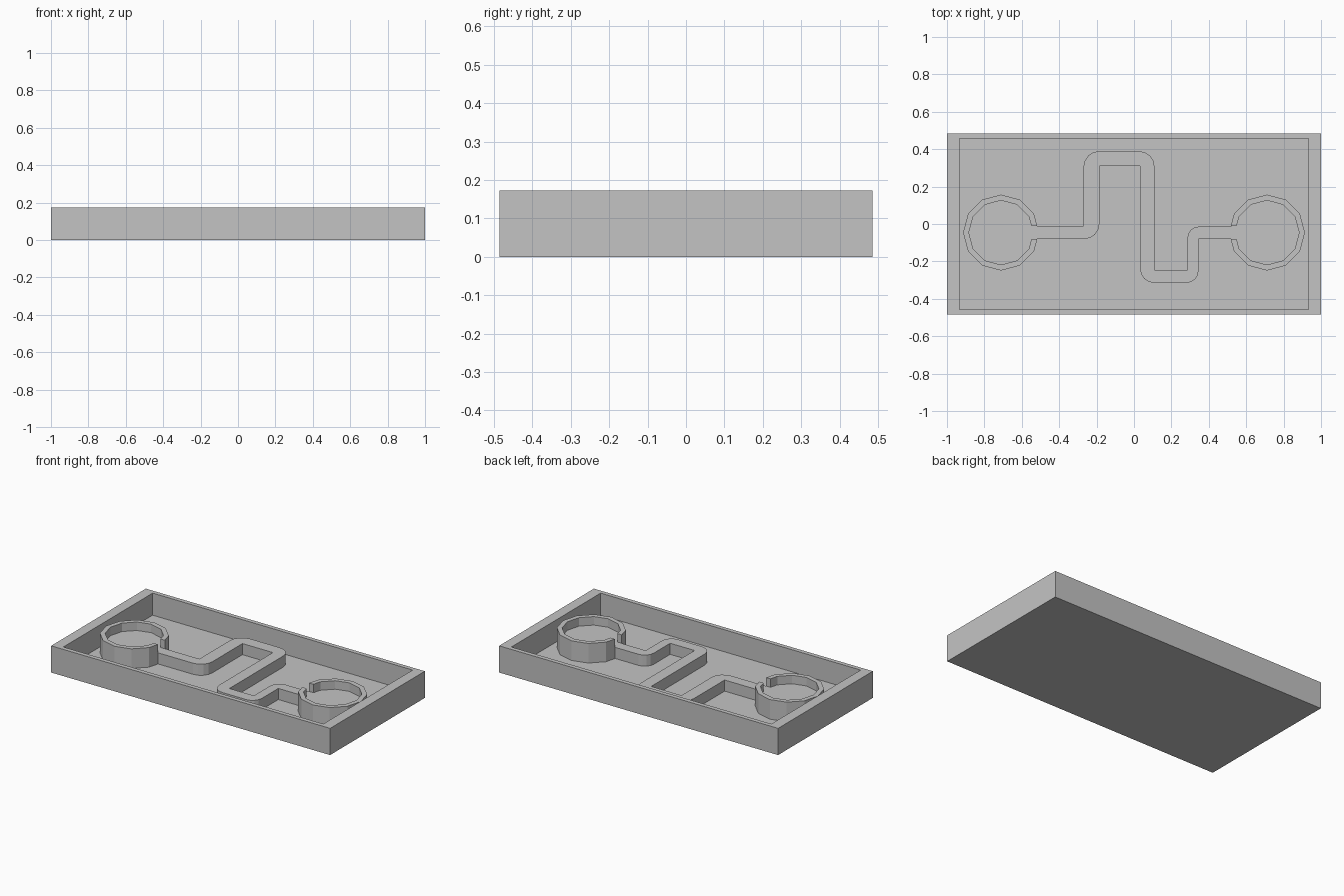
import bpy
import bmesh
import math
from mathutils import Vector

old = bpy.data.objects.get("Cube")
if old:
    bpy.data.objects.remove(old, do_unlink=True)

FLOOR, BAR_TOP, RING_TOP, RIM = 0.03, 0.102, 0.157, 0.173

grey = bpy.data.materials.new("plain grey")
grey.use_nodes = True
grey.diffuse_color = (0.55, 0.55, 0.55, 1)
grey.node_tree.nodes["Principled BSDF"].inputs["Base Color"].default_value = grey.diffuse_color


def finish(name, bm):
    bmesh.ops.recalc_face_normals(bm, faces=bm.faces[:])
    mesh = bpy.data.meshes.new(name)
    bm.to_mesh(mesh)
    bm.free()
    mesh.materials.append(grey)
    obj = bpy.data.objects.new(name, mesh)
    bpy.context.collection.objects.link(obj)
    return obj


def prism(name, outline, bottom, top):
    """Extrude a flat outline between two heights."""
    bm = bmesh.new()
    face = bm.faces.new([bm.verts.new((p[0], p[1], bottom)) for p in outline])
    made = bmesh.ops.extrude_face_region(bm, geom=[face], use_keep_orig=True)
    verts = [v for v in made["geom"] if isinstance(v, bmesh.types.BMVert)]
    bmesh.ops.translate(bm, vec=(0, 0, top - bottom), verts=verts)
    return finish(name, bm)


def rounded(points, steps=4):
    """Turn (x, y, radius) corners into an outline with arcs."""
    out = []
    for i, (x, y, r) in enumerate(points):
        p = Vector((x, y))
        if not r:
            out.append(p)
            continue
        a = (Vector(points[i - 1][:2]) - p).normalized() * r
        b = (Vector(points[(i + 1) % len(points)][:2]) - p).normalized() * r
        for k in range(steps + 1):
            t = k / steps * math.pi / 2
            out.append(p + a * (1 - math.sin(t)) + b * (1 - math.cos(t)))
    return out


# Open tray: a block whose top is inset and pushed down to the floor
bm = bmesh.new()
bmesh.ops.create_cube(bm, size=1)
bmesh.ops.scale(bm, vec=(2, 0.97, RIM), verts=bm.verts[:])
bmesh.ops.translate(bm, vec=(0, 0, RIM / 2), verts=bm.verts[:])
top = max(bm.faces, key=lambda f: f.calc_center_median().z)
for scale, drop in (((0.932, 0.942, 1), 0), ((1, 1, 1), FLOOR - RIM)):
    top = bmesh.ops.extrude_discrete_faces(bm, faces=[top])["faces"][0]
    bmesh.ops.scale(bm, vec=scale, verts=top.verts[:])
    bmesh.ops.translate(bm, vec=(0, 0, drop), verts=top.verts[:])
finish("tray", bm)

# Winding raised bar between the two cups
upper = [(-0.518, -0.01, 0), (-0.27, -0.01, 0), (-0.27, 0.39, 0.085), (0.11, 0.39, 0.085),
         (0.11, -0.245, 0), (0.285, -0.245, 0), (0.285, -0.013, 0.065), (0.518, -0.013, 0)]
lower = [(-0.518, -0.08, 0), (-0.185, -0.08, 0.08), (-0.185, 0.31, 0), (0.033, 0.31, 0),
         (0.033, -0.315, 0.075), (0.345, -0.315, 0.065), (0.345, -0.08, 0), (0.518, -0.08, 0)]
prism("winding_bar", rounded(upper + lower[::-1]), FLOOR, BAR_TOP)

# Twelve-sided cups: raised base plus a wall with a gap facing the bar
OUTER, INNER, GAP = 0.203, 0.172, 0.035


def arc(radius):
    lip = radius - GAP * math.tan(math.radians(15))
    ring = [(radius * math.cos(math.radians(a)), radius * math.sin(math.radians(a)))
            for a in range(30, 360, 30)]
    return [(lip, GAP)] + ring + [(lip, -GAP)]


for side, s in (("right", 1), ("left", -1)):
    def place(pts):
        return [(s * (x - 0.711), y - 0.046) for x, y in pts]
    prism(side + "_cup_base", place(arc(OUTER)), FLOOR, BAR_TOP)
    prism(side + "_cup_wall", place(arc(OUTER) + arc(INNER)[::-1]), BAR_TOP, RING_TOP)
